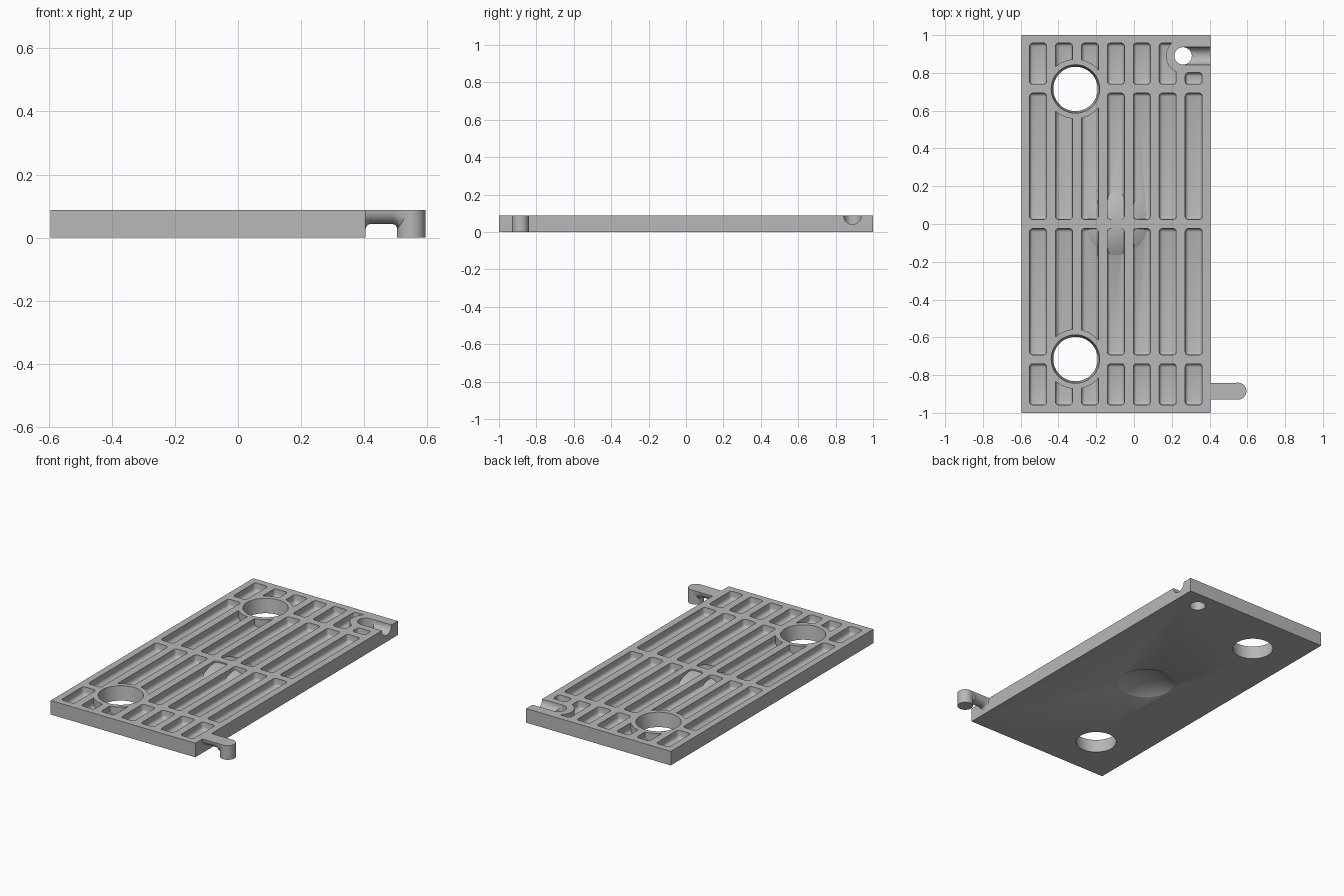
import bpy, bmesh, math
from mathutils import Matrix, Vector

if "Cube" in bpy.data.objects:
    bpy.data.objects.remove(bpy.data.objects["Cube"], do_unlink=True)

H = 0.088          # plate thickness
FLOOR = 0.04       # pocket floor height
LEFT, RIGHT = -0.595, 0.405

grey = bpy.data.materials.new("plain_grey")
grey.use_nodes = True
grey.diffuse_color = (0.48, 0.48, 0.48, 1)
grey.node_tree.nodes["Principled BSDF"].inputs["Base Color"].default_value = (0.48, 0.48, 0.48, 1)


def finish(bm, name):
    bmesh.ops.recalc_face_normals(bm, faces=bm.faces)
    mesh = bpy.data.meshes.new(name)
    bm.to_mesh(mesh)
    bm.free()
    mesh.materials.append(grey)
    ob = bpy.data.objects.new(name, mesh)
    bpy.context.collection.objects.link(ob)
    return ob


def box(bm, x0, x1, y0, y1, z0, z1):
    m = Matrix.Translation(((x0 + x1) / 2, (y0 + y1) / 2, (z0 + z1) / 2)) \
        @ Matrix.Diagonal((x1 - x0, y1 - y0, z1 - z0, 1))
    return bmesh.ops.create_cube(bm, size=1, matrix=m)["verts"]


def cone(name, x, y, z0, z1, r0, r1, along_x=False):
    bm = bmesh.new()
    m = Matrix.Translation((x, y, (z0 + z1) / 2))
    if along_x:
        m = Matrix.Translation(((z0 + z1) / 2, y, x)) @ Matrix.Rotation(math.pi / 2, 4, 'Y')
    bmesh.ops.create_cone(bm, cap_ends=True, segments=48, radius1=r0, radius2=r1,
                          depth=z1 - z0, matrix=m)
    return finish(bm, name)


def ball(name, x, y, z, r):
    bm = bmesh.new()
    bmesh.ops.create_uvsphere(bm, u_segments=96, v_segments=64, radius=r,
                              matrix=Matrix.Translation((x, y, z)))
    return finish(bm, name)


def combine(target, tool, operation='DIFFERENCE'):
    """Apply a boolean and discard the tool."""
    mod = target.modifiers.new("bool", 'BOOLEAN')
    mod.operation, mod.object, mod.solver = operation, tool, 'EXACT'
    bpy.ops.object.select_all(action='DESELECT')
    bpy.context.view_layer.objects.active = target
    target.select_set(True)
    bpy.ops.object.modifier_apply(modifier=mod.name)
    bpy.data.objects.remove(tool, do_unlink=True)


# Rounded, slightly tapered pockets between the ribs
def pocket(bm, x, y0, y1, half=0.047, draft=0.004):
    part = bmesh.new()
    verts = box(part, x - half, x + half, y0, y1, FLOOR, H + 0.05)
    mid = Vector((x, (y0 + y1) / 2, 0))
    for v in verts:
        if v.co.z < H:
            v.co.x -= math.copysign(draft, v.co.x - mid.x)
            v.co.y -= math.copysign(draft, v.co.y - mid.y)
    bmesh.ops.bevel(part, geom=part.edges[:], offset=0.016, segments=3,
                    profile=0.5, affect='EDGES')
    tmp = bpy.data.meshes.new("tmp")
    part.to_mesh(tmp)
    part.free()
    bm.from_mesh(tmp)
    bpy.data.meshes.remove(tmp)


SOCKET = (0.26, 0.89)
HOLES = [(-0.31, 0.715), (-0.31, -0.715)]
DOME = (-0.093, 0.0)

bm = bmesh.new()
for col in range(7):
    x = -0.508 + 0.1373 * col
    for side in (-1, 1):
        for near, far in ((0.022, 0.695), (0.738, 0.96)):
            if col == 6 and side > 0 and near > 0.5:
                far = 0.803          # short pocket below the socket
            pocket(bm, x, *sorted((side * near, side * far)))
pockets = finish(bm, "pocket_cutter")

# Material kept around the holes, the socket and the central dome
for x, y in HOLES:
    combine(pockets, cone("hole_collar", x, y, -0.1, 0.3, 0.158, 0.158))
combine(pockets, cone("socket_collar", *SOCKET, -0.1, 0.3, 0.091, 0.091))
rise, rim = 0.042, 0.165
radius = (rim ** 2 + rise ** 2) / (2 * rise)
combine(pockets, ball("dome", *DOME, FLOOR + rise - radius, radius))

# Plate
bm = bmesh.new()
box(bm, LEFT, RIGHT, -1, 1, 0, H)
plate = finish(bm, "ribbed_plate")
combine(plate, pockets)
combine(plate, ball("underside_dimple", *DOME, rise - radius, radius))
for x, y in HOLES:
    combine(plate, cone("large_hole", x, y, -0.02, H + 0.02, 0.115, 0.131))

# Socket: through hole with a half-round channel to the edge
combine(plate, cone("socket_hole", *SOCKET, -0.05, H + 0.05, 0.046, 0.046))
combine(plate, cone("socket_channel", H, SOCKET[1], SOCKET[0], RIGHT + 0.1, 0.047, 0.047, True))

# Peg: upright pin on a half-round arm with filleted ends
PEG_X, PEG_Y, PEG_R = 0.55, -0.885, 0.045
pin = cone("connector_peg", PEG_X, PEG_Y, 0, H, PEG_R, PEG_R)
bm = bmesh.new()
start, end, fillet, steps = RIGHT, PEG_X - PEG_R, 0.016, 5
path = []
for i in range(steps):
    a = math.pi / 2 * i / (steps - 1)
    path.append((fillet * (1 - math.cos(a)), fillet * (1 - math.sin(a))))
stations = [(start - 0.01, fillet)] + [(start + d, f) for d, f in path]
stations += [(end - d, f) for d, f in reversed(path)] + [(PEG_X, fillet)]
rings = []
for x, extra in stations:
    ring = []
    for k in range(17):
        a = math.pi * k / 16
        ring.append(bm.verts.new((x, PEG_Y + (PEG_R - 0.0005) * math.cos(a),
                                  H - (PEG_R + extra) * math.sin(a))))
    rings.append(ring)
for r0, r1 in zip(rings, rings[1:]):
    for k in range(17):
        n = (k + 1) % 17
        bm.faces.new((r0[k], r0[n], r1[n], r1[k]))
bm.faces.new(rings[0])
bm.faces.new(rings[-1])
arm = finish(bm, "connector_arm")
combine(pin, arm, 'UNION')

# Smooth curved walls, keep edges crisp
bpy.ops.object.select_all(action='DESELECT')
for ob in (plate, pin):
    ob.select_set(True)
bpy.context.view_layer.objects.active = plate
bpy.ops.object.shade_smooth_by_angle(angle=math.radians(32))
